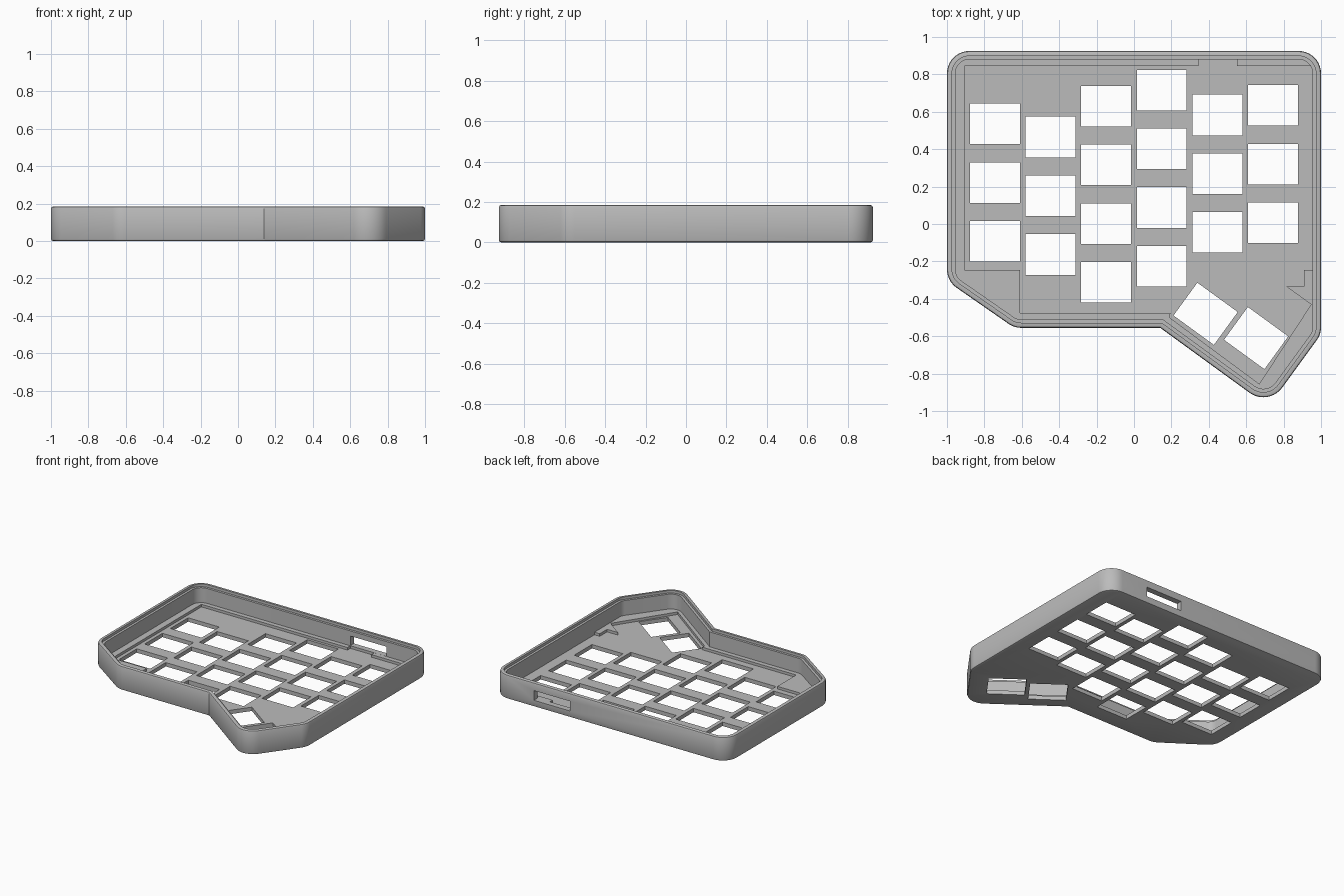
import bpy, bmesh, math
from mathutils import Vector, Matrix

cube = bpy.data.objects.get("Cube")
if cube:
    bpy.data.objects.remove(cube, do_unlink=True)

grey = bpy.data.materials.new("case_grey")
grey.use_nodes = True
grey.diffuse_color = (0.5, 0.5, 0.5, 1)
grey.node_tree.nodes["Principled BSDF"].inputs["Base Color"].default_value = (0.5, 0.5, 0.5, 1)

# Outline corners, counter-clockwise, with fillet radii
CORNERS = [(-1, 0.925, 0.12), (-1, -0.305, 0.12), (-0.64, -0.555, 0.12),
           (0.14, -0.555, 0), (0.719, -0.976, 0.125), (1, -0.59, 0.12), (1, 0.925, 0.12)]


def outline(inset, steps=10):
    """Rounded case outline, moved inwards by inset."""
    points = []
    for i, (x, y, r) in enumerate(CORNERS):
        p = Vector((x, y))
        before = p - Vector(CORNERS[i - 1][:2])
        after = Vector(CORNERS[(i + 1) % len(CORNERS)][:2]) - p
        n1 = Vector((before.y, -before.x)).normalized()
        n2 = Vector((after.y, -after.x)).normalized()
        miter = (n1 + n2) / (1 + n1.dot(n2))
        if r == 0:
            points.append(p - miter * inset)
            continue
        centre = p - miter * r
        turn = math.atan2(n1.x * n2.y - n1.y * n2.x, n1.dot(n2))
        for k in range(steps + 1):
            points.append(centre + Matrix.Rotation(turn * k / steps, 2) @ n1 * (r - inset))
    return points


def finish(bm, name):
    bmesh.ops.recalc_face_normals(bm, faces=bm.faces)
    mesh = bpy.data.meshes.new(name)
    bm.to_mesh(mesh)
    bm.free()
    obj = bpy.data.objects.new(name, mesh)
    bpy.context.collection.objects.link(obj)
    mesh.materials.append(grey)
    return obj


def loft(name, rings):
    """Join stacked closed loops of (points, z) and cap both ends."""
    bm = bmesh.new()
    loops = [[bm.verts.new((p[0], p[1], z)) for p in pts] for pts, z in rings]
    for a, b in zip(loops, loops[1:]):
        for i in range(len(a)):
            bm.faces.new((a[i - 1], a[i], b[i], b[i - 1]))
    bm.faces.new(loops[0])
    bm.faces.new(loops[-1])
    return finish(bm, name)


def boxes(name, items):
    """Boxes given as (centre, size, turn about z)."""
    bm = bmesh.new()
    for centre, size, turn in items:
        bmesh.ops.create_cube(bm, size=1, matrix=Matrix.Translation(centre)
                              @ Matrix.Rotation(turn, 4, 'Z') @ Matrix.Diagonal((*size, 1)))
    return finish(bm, name)


def cut(obj, cutter):
    cutter.hide_render = True
    mod = obj.modifiers.new("cut", 'BOOLEAN')
    mod.operation, mod.solver, mod.object = 'DIFFERENCE', 'EXACT', cutter
    bpy.context.view_layer.objects.active = obj
    bpy.ops.object.modifier_apply(modifier=mod.name)
    bpy.data.objects.remove(cutter, do_unlink=True)


# Tray: rounded outer wall, stepped rim and thin floor
FLOOR, LEDGE, TOP = 0.03, 0.05, 0.185
section = [(0.012, 0), (0.0035, 0.0035), (0, 0.012), (0, TOP - 0.012), (0.0035, TOP - 0.0035),
           (0.012, TOP), (0.027, TOP), (0.027, TOP - 0.02), (0.045, TOP - 0.02), (0.045, FLOOR)]
tray = loft("case_tray", [(outline(d), z) for d, z in section])

# Key openings: staggered columns (centre of top key, number of keys), then two thumb keys
columns = [(0.535, 3), (0.465, 3), (0.63, 4), (0.716, 4), (0.583, 3), (0.634, 3)]
KEY = (0.267, 0.217, 0.2)
keys = [((-0.744 + 0.2975 * c, y - 0.314 * r, 0), KEY, 0)
        for c, (y, count) in enumerate(columns) for r in range(count)]
keys += [((x, y, 0), KEY, math.radians(-36)) for x, y in [(0.383, -0.48), (0.653, -0.61)]]
cut(tray, boxes("key_cutter", keys))

# Connector slot through the back wall
cut(tray, boxes("slot_cutter", [((0.5, 0.92, 0.088), (0.31, 0.2, 0.075), 0)]))

# Raised ledge around the board pocket
ledge = loft("board_ledge", [(outline(0.04), 0.015), (outline(0.04), LEDGE)])
pocket = [(-0.905, 0.845), (-0.905, -0.245), (-0.61, -0.245), (-0.61, -0.475), (0.195, -0.475),
          (0.19, -0.5), (0.67, -0.855), (0.947, -0.43), (0.815, -0.335), (0.91, -0.335),
          (0.91, -0.245), (0.98, -0.245), (0.98, 0.845)]
cut(ledge, loft("pocket_cutter", [(pocket, 0), (pocket, 0.1)]))
cut(ledge, boxes("notch_cutter", [((0.4475, 0.87, 0.05), (0.205, 0.12, 0.1), 0)]))

# Smooth the rounded corners, keep hard edges
for obj in (tray, ledge):
    bpy.ops.object.select_all(action='DESELECT')
    obj.select_set(True)
    bpy.context.view_layer.objects.active = obj
    bpy.ops.object.shade_smooth_by_angle(angle=math.radians(30))
